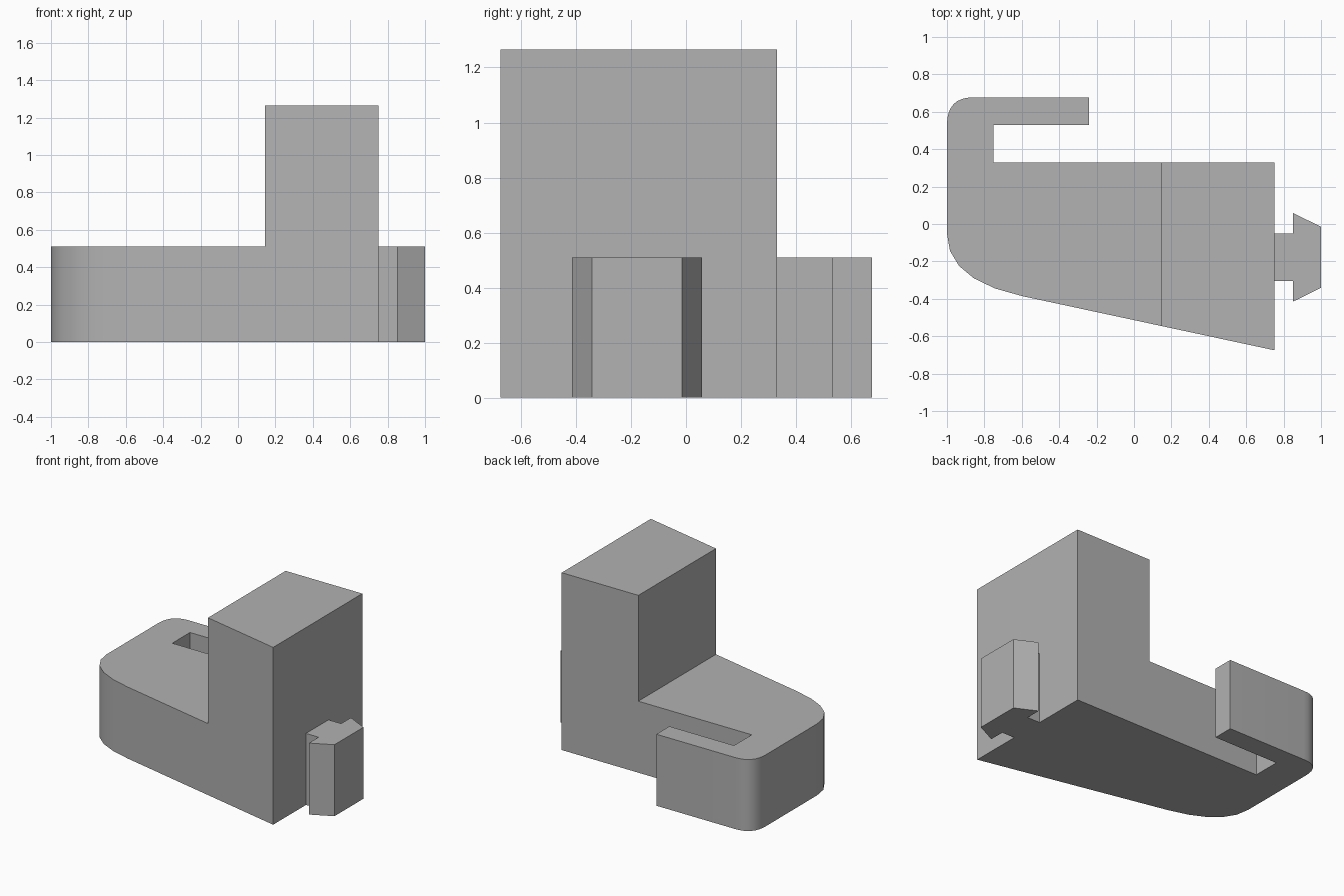
import bpy, bmesh, math
from mathutils import Vector

cube = bpy.data.objects.get("Cube")
if cube:
    bpy.data.objects.remove(cube, do_unlink=True)

BASE_H, TOWER_H = 0.51, 1.265
TOWER_X, END_X, BACK_Y = 0.145, 0.75, 0.33

grey = bpy.data.materials.new("plain grey")
grey.use_nodes = True
grey.diffuse_color = (0.445, 0.445, 0.445, 1)
grey.node_tree.nodes["Principled BSDF"].inputs["Base Color"].default_value = grey.diffuse_color


def rounded(start, corner, end, steps):
    """Points of a curved corner, both ends included."""
    a, b, c = Vector(start), Vector(corner), Vector(end)
    ts = [i / steps for i in range(steps + 1)]
    return [tuple(a * (1 - t) ** 2 + b * 2 * t * (1 - t) + c * t * t) for t in ts]


def prism(outline, height):
    """Closed prism standing on the ground; returns the mesh and its top face."""
    bm = bmesh.new()
    face = bm.faces.new([bm.verts.new((x, y, 0)) for x, y in outline])
    ext = bmesh.ops.extrude_face_region(bm, geom=[face], use_keep_orig=True)["geom"]
    top = next(g for g in ext if isinstance(g, bmesh.types.BMFace))
    bmesh.ops.translate(bm, vec=(0, 0, height), verts=top.verts)
    return bm, top


def finish(name, bm):
    bmesh.ops.recalc_face_normals(bm, faces=bm.faces)
    mesh = bpy.data.meshes.new(name)
    bm.to_mesh(mesh)
    bm.free()
    mesh.materials.append(grey)
    obj = bpy.data.objects.new(name, mesh)
    bpy.context.collection.objects.link(obj)
    bpy.ops.object.select_all(action="DESELECT")
    obj.select_set(True)
    bpy.context.view_layer.objects.active = obj
    bpy.ops.object.shade_smooth_by_angle(angle=math.radians(30))


# Body: tapered base with a hooked arm at the back
front_left, front_right = (-0.6, -0.385), (END_X, -0.675)
slope = (front_right[1] - front_left[1]) / (front_right[0] - front_left[0])
tower_front = (TOWER_X, front_left[1] + slope * (TOWER_X - front_left[0]))
outline = [
    *rounded((-1, -0.05), (-1, -0.3), front_left, 5),
    tower_front, front_right, (END_X, BACK_Y), (TOWER_X, BACK_Y),
    (-0.75, BACK_Y), (-0.75, 0.53), (-0.24, 0.53), (-0.24, 0.677),
    *rounded((-0.86, 0.677), (-1, 0.677), (-1, 0.53), 8),
]
body, top = prism(outline, BASE_H)

# Tower: the right end of the base top, raised
seam = [v for v in top.verts if abs(v.co.x - TOWER_X) < 1e-4]
bmesh.utils.face_split(top, seam[0], seam[1])
tower = next(f for f in body.faces
             if all(v.co.z > BASE_H - 0.01 and v.co.x > TOWER_X - 0.01 for v in f.verts))
raised = bmesh.ops.extrude_face_region(body, geom=[tower])["geom"]
bmesh.ops.translate(body, vec=(0, 0, TOWER_H - BASE_H),
                    verts=[g for g in raised if isinstance(g, bmesh.types.BMVert)])
# Join the flat side walls of base and tower into single faces
bmesh.ops.dissolve_limit(body, angle_limit=math.radians(0.5),
                         verts=body.verts, edges=body.edges)
finish("body", body)

# Connector: short neck with a flared head, mirrored about its own centre line
half = [(END_X, 0.127), (0.85, 0.127), (0.85, 0.237), (1, 0.163)]
middle = -0.178
plug = [(x, middle - d) for x, d in half] + [(x, middle + d) for x, d in reversed(half)]
connector, _ = prism(plug, BASE_H)
finish("connector", connector)
